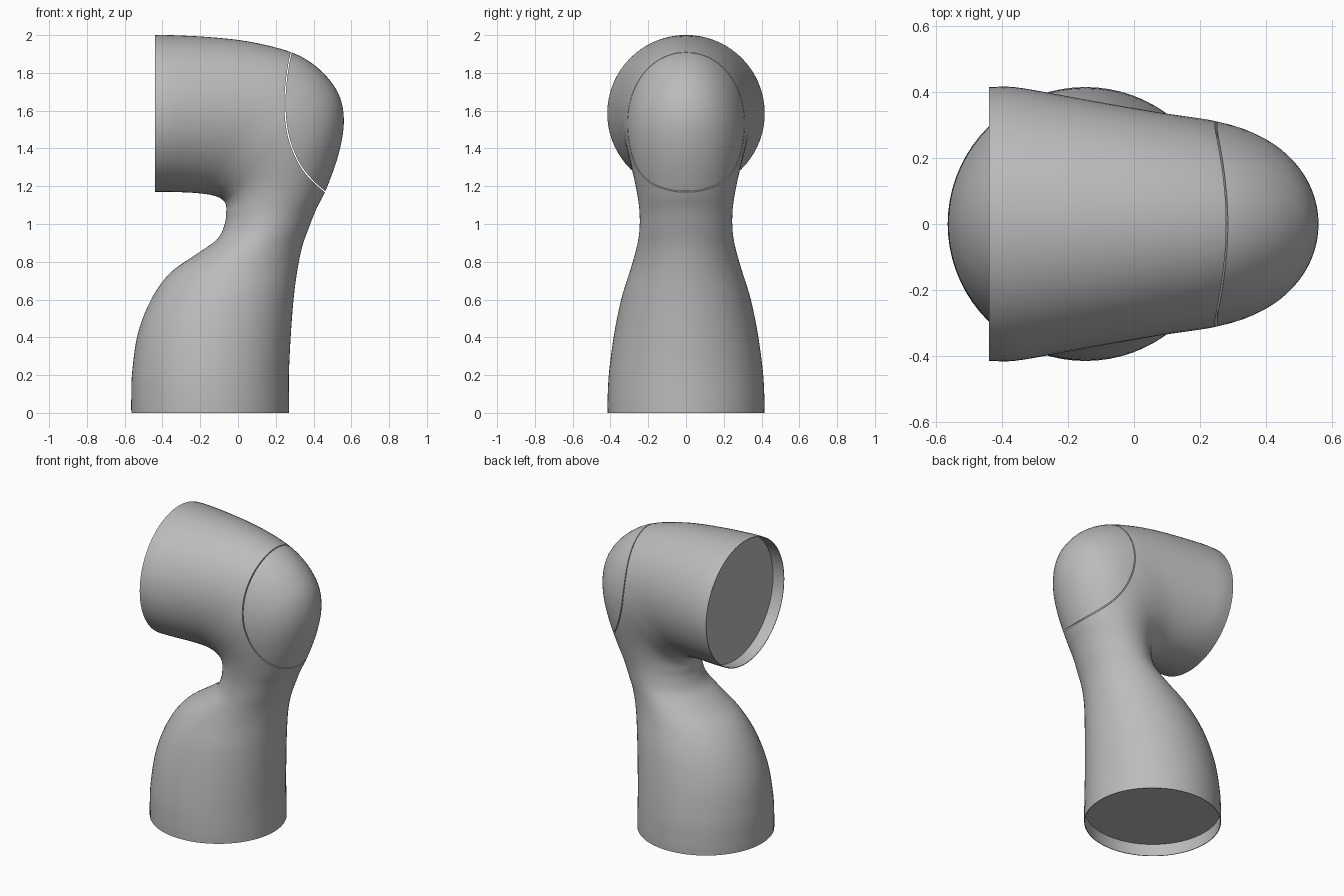
import bpy
import bmesh
import math
from mathutils import Vector

if "Cube" in bpy.data.objects:
    bpy.data.objects.remove(bpy.data.objects["Cube"], do_unlink=True)

SIDES = 72
STEPS = 5

# One colour for the whole casing
grey = bpy.data.materials.new("casing_grey")
grey.use_nodes = True
GREY = (0.5, 0.5, 0.5, 1)
grey.diffuse_color = GREY
grey.node_tree.nodes["Principled BSDF"].inputs["Base Color"].default_value = GREY

# Elbow cross-sections: inner x, inner z, outer x, outer z, half width
SECTIONS = [Vector(s) for s in (
    (-.565, 0, .27, 0, .415),
    (-.565, .08, .27, .08, .415),
    (-.56, .22, .27, .22, .407),
    (-.53, .42, .28, .42, .38),
    (-.46, .6, .295, .61, .342),
    (-.36, .74, .315, .76, .297),
    (-.22, .84, .34, .88, .265),
    (-.11, .92, .375, .98, .248),
    (-.07, 1, .415, 1.08, .245),
    (-.063, 1.06, .465, 1.18, .252),
    (-.062, 1.09, .53, 1.36, .27),
    (-.07, 1.115, .56, 1.53, .29),
    (-.085, 1.13, .54, 1.67, .306),
    (-.105, 1.143, .47, 1.78, .32),
    (-.13, 1.15, .37, 1.865, .33),
    (-.16, 1.157, .25, 1.92, .342),
    (-.21, 1.163, .05, 1.967, .365),
    (-.27, 1.167, -.16, 1.99, .39),
    (-.36, 1.17, -.36, 2, .415),
    (-.44, 1.17, -.44, 2, .415),
)]

# Seam between the elbow and its domed cover, as x and z
SEAM = [Vector(p) for p in (
    (.33, 2.05), (.28, 1.91), (.252, 1.75), (.246, 1.6), (.265, 1.46),
    (.315, 1.33), (.385, 1.235), (.47, 1.16), (.58, 1.08))]


def smooth_path(points):
    """Catmull-Rom curve through points of any dimension."""
    path = []
    last = len(points) - 1
    for i in range(last):
        a, b = points[max(i - 1, 0)], points[i]
        c, d = points[i + 1], points[min(i + 2, last)]
        for k in range(STEPS):
            t = k / STEPS
            path.append((b * 2 + (c - a) * t
                         + (a * 2 - b * 5 + c * 4 - d) * t ** 2
                         + (b * 3 - a - c * 3 + d) * t ** 3) / 2)
    return path + [points[last]]


def ring(bm, section, scale=1.0):
    """Elliptical ring of vertices spanning the inner and outer points."""
    ix, iz, ox, oz, width = section
    inner, outer = Vector((ix, 0, iz)), Vector((ox, 0, oz))
    centre, axis = (inner + outer) / 2, (outer - inner) / 2 * scale
    side = Vector((0, width * scale, 0))
    angles = [math.tau * i / SIDES for i in range(SIDES)]
    return [bm.verts.new(centre + axis * math.cos(a) + side * math.sin(a))
            for a in angles]


def finish(bm, name):
    bmesh.ops.recalc_face_normals(bm, faces=bm.faces)
    mesh = bpy.data.meshes.new(name)
    bm.to_mesh(mesh)
    bm.free()
    mesh.materials.append(grey)
    obj = bpy.data.objects.new(name, mesh)
    bpy.context.collection.objects.link(obj)
    return obj


def make_elbow(name):
    """Bent tube with a thin rim and a recessed disc at both ends."""
    bm = bmesh.new()
    lip = 0.99
    rings = [ring(bm, SECTIONS[1], lip), ring(bm, SECTIONS[0], lip)]
    rings += [ring(bm, s) for s in smooth_path(SECTIONS)]
    rings += [ring(bm, SECTIONS[-1], lip), ring(bm, SECTIONS[-2], lip)]
    for low, high in zip(rings, rings[1:]):
        for i in range(SIDES):
            j = (i + 1) % SIDES
            bm.faces.new((low[i], low[j], high[j], high[i]))
    bm.faces.new(rings[0])
    bm.faces.new(rings[-1])
    return finish(bm, name)


def make_cutter(name, shift):
    """Solid on the cover side of the seam, moved outward by shift."""
    bm = bmesh.new()
    outline = smooth_path(SEAM) + [Vector((1, 1.08)), Vector((1, 2.05))]
    verts = [bm.verts.new((p.x + shift, -1, p.y + shift / 2)) for p in outline]
    face = bm.faces.new(verts)
    extruded = bmesh.ops.extrude_face_region(bm, geom=[face])["geom"]
    moved = [v for v in extruded if isinstance(v, bmesh.types.BMVert)]
    bmesh.ops.translate(bm, verts=moved, vec=(0, 2, 0))
    cutter = finish(bm, name)
    cutter.hide_render = True
    return cutter


def cut(obj, operation, shift):
    cutter = make_cutter("seam_cutter", shift)
    mod = obj.modifiers.new("seam", 'BOOLEAN')
    mod.operation = operation
    mod.solver = 'EXACT'
    mod.object = cutter
    bpy.ops.object.select_all(action='DESELECT')
    bpy.context.view_layer.objects.active = obj
    obj.select_set(True)
    bpy.ops.object.modifier_apply(modifier=mod.name)
    bpy.data.objects.remove(cutter, do_unlink=True)
    bpy.ops.object.shade_smooth_by_angle(angle=math.radians(35))


# Main casing and the domed cover, separated by a fine gap
cut(make_elbow("elbow_casing"), 'DIFFERENCE', 0)
cut(make_elbow("domed_cover"), 'INTERSECT', 0.006)
